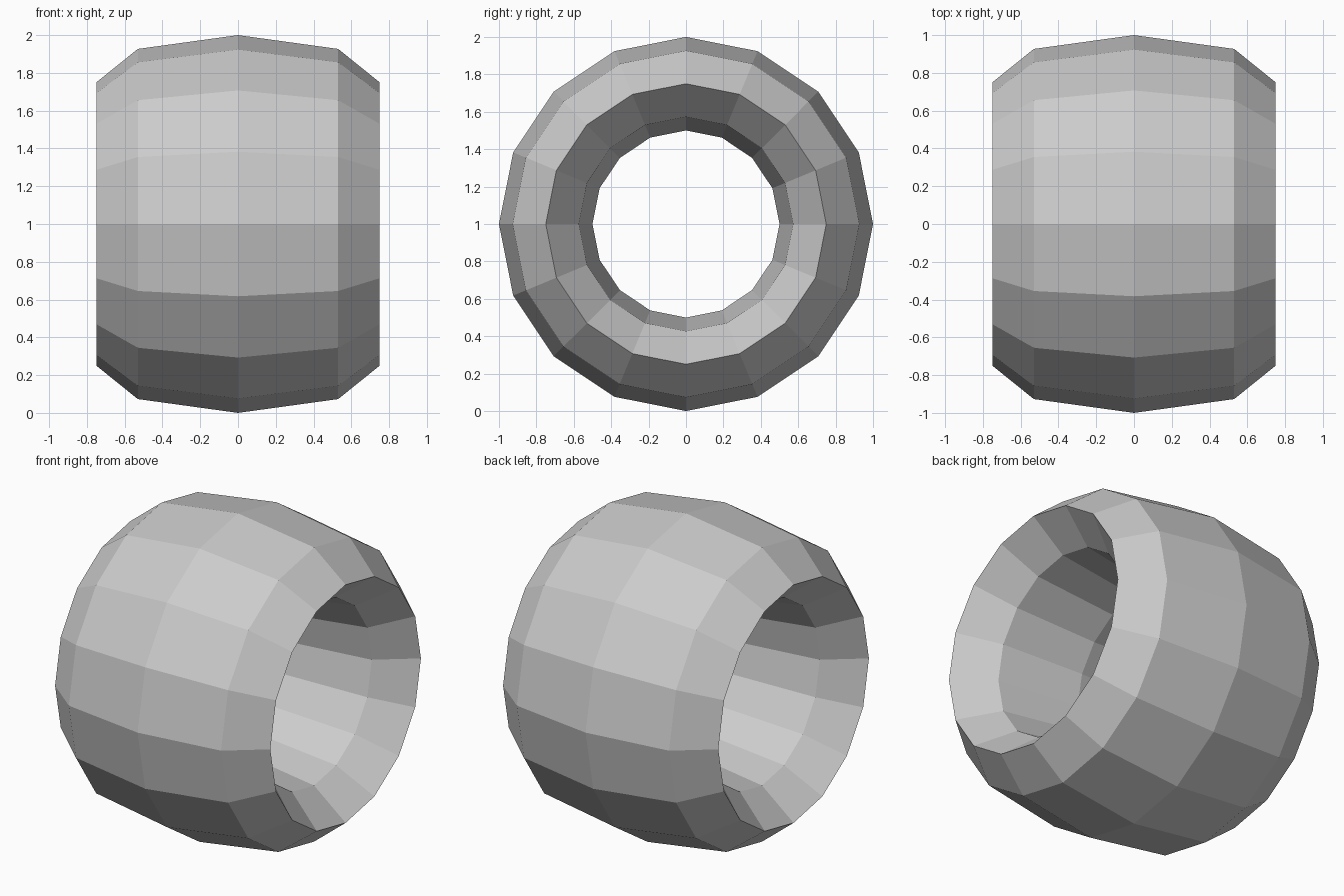
import bpy
from math import sin, cos, pi

if "Cube" in bpy.data.objects:
    bpy.data.objects.remove(bpy.data.objects["Cube"])

SEGMENTS, SIDES = 16, 8
RING_RADIUS, HALF_WIDTH, HALF_THICKNESS = 0.75, 0.75, 0.25

# Wide elliptical cross-section swept in a circle around the x axis
verts = []
for i in range(SEGMENTS):
    a = 2 * pi * i / SEGMENTS
    for j in range(SIDES):
        b = 2 * pi * j / SIDES
        r = RING_RADIUS + HALF_THICKNESS * cos(b)
        verts.append((HALF_WIDTH * sin(b), r * cos(a), 1 + r * sin(a)))

# Quads joining each section to the next
faces = []
for i in range(SEGMENTS):
    n = (i + 1) % SEGMENTS
    for j in range(SIDES):
        k = (j + 1) % SIDES
        faces.append((i * SIDES + j, n * SIDES + j, n * SIDES + k, i * SIDES + k))

# Flat-shaded wide ring
mesh = bpy.data.meshes.new("wide_ring")
mesh.from_pydata(verts, [], faces)
mesh.update()
ring = bpy.data.objects.new("wide_ring", mesh)
bpy.context.collection.objects.link(ring)
